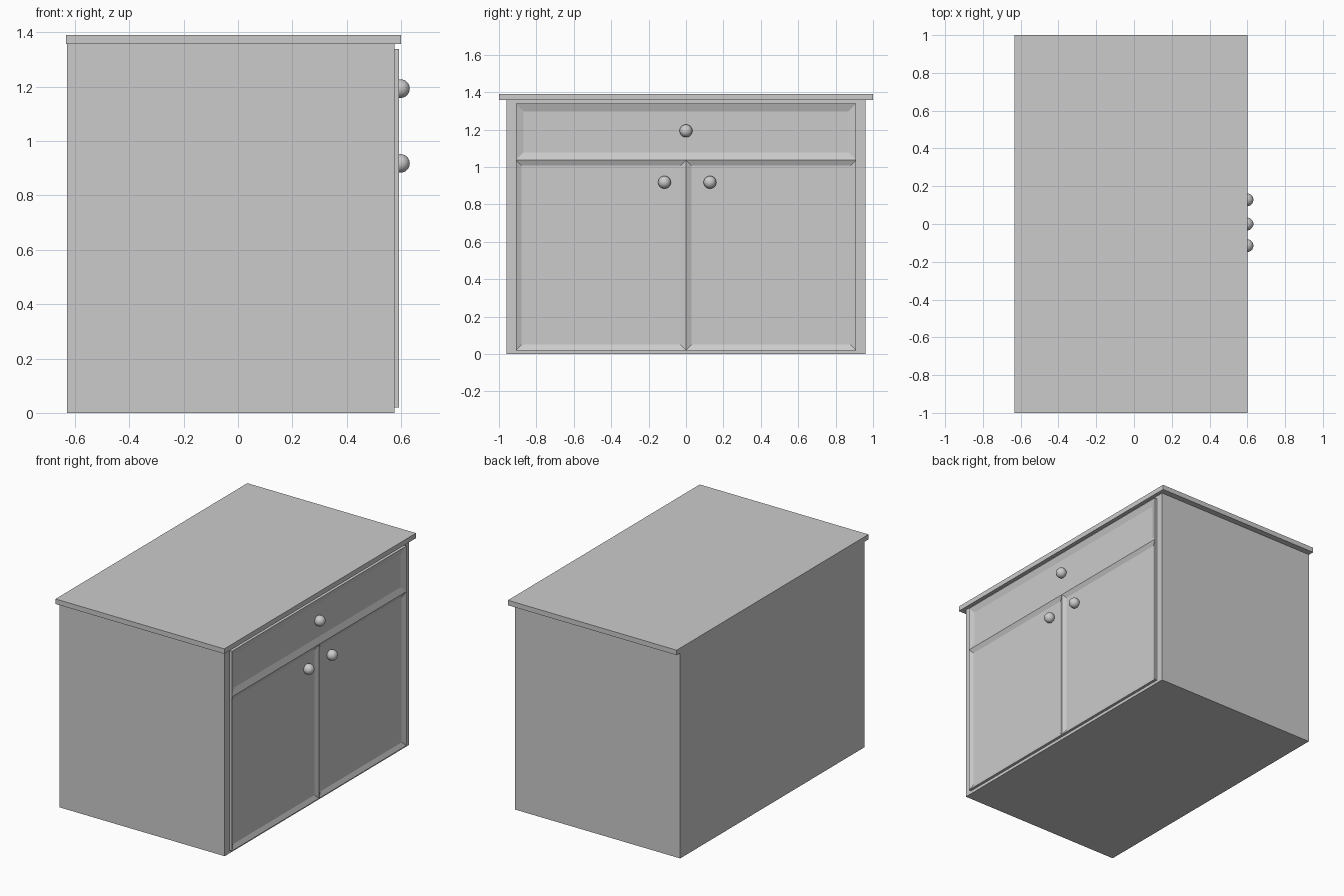
import bpy, bmesh

if "Cube" in bpy.data.objects:
    bpy.data.objects.remove(bpy.data.objects["Cube"])


def box(name, lo, hi):
    bm = bmesh.new()
    bmesh.ops.create_cube(bm, size=1)
    for v in bm.verts:
        v.co = [(lo[i] + hi[i]) / 2 + v.co[i] * (hi[i] - lo[i]) for i in range(3)]
    return finish(name, bm)


def finish(name, bm):
    me = bpy.data.meshes.new(name)
    bm.to_mesh(me)
    bm.free()
    ob = bpy.data.objects.new(name, me)
    bpy.context.collection.objects.link(ob)
    return ob


def recessed_panel(name, y0, y1, z0, z1, inset, depth=0.014):
    """Thin slab whose +x face slopes inward to a recessed centre."""
    ob = box(name, (0.575, y0, z0), (0.593, y1, z1))
    bm = bmesh.new()
    bm.from_mesh(ob.data)
    bm.normal_update()
    front = max(bm.faces, key=lambda f: f.normal.x)
    bmesh.ops.inset_region(bm, faces=[front], thickness=inset)
    for v in front.verts:
        v.co.x -= depth
    bm.to_mesh(ob.data)
    bm.free()


def knob(name, y, z):
    bpy.ops.mesh.primitive_uv_sphere_add(segments=32, ring_count=16, radius=0.034,
                                         location=(0.598, y, z))
    ob = bpy.context.object
    ob.name = name
    bpy.ops.object.shade_smooth()


# Carcass and overhanging worktop
box("cabinet_body", (-0.63, -0.96, 0), (0.575, 0.96, 1.357))
box("worktop", (-0.632, -1, 1.357), (0.60, 1, 1.39))

# Drawer front and the two doors
recessed_panel("drawer_front", -0.91, 0.91, 1.037, 1.338, 0.058)
recessed_panel("door_left", -0.91, 0, 0.02, 1.037, 0.042)
recessed_panel("door_right", 0, 0.91, 0.02, 1.037, 0.042)

# Round knobs
knob("drawer_knob", 0, 1.193)
knob("door_knob_left", -0.115, 0.918)
knob("door_knob_right", 0.128, 0.918)
